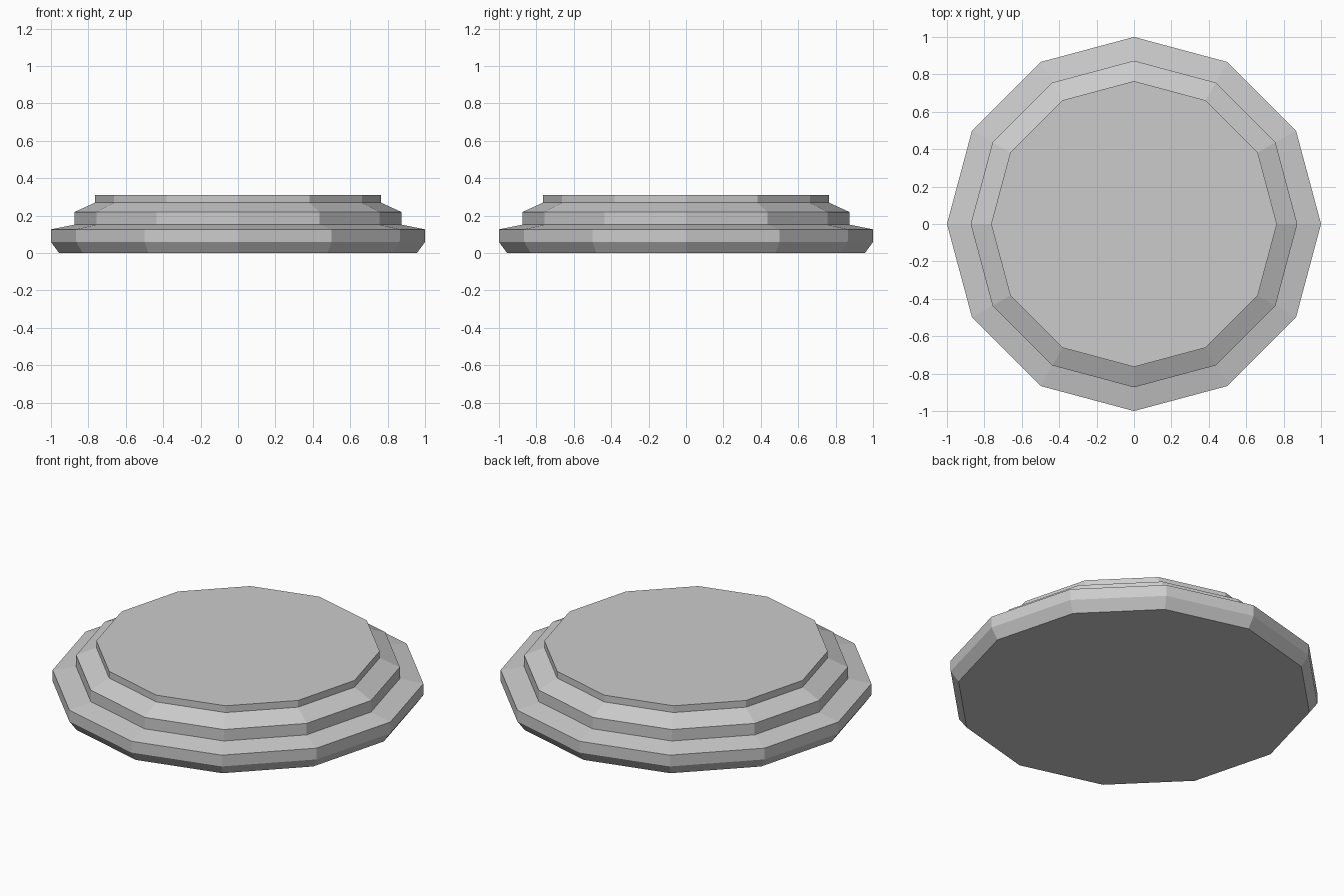
import bpy
import bmesh
from math import cos, sin, tau

cube = bpy.data.objects.get("Cube")
if cube:
    bpy.data.objects.remove(cube, do_unlink=True)

SIDES = 12

# Plain grey stone
stone = bpy.data.materials.new("grey_stone")
stone.use_nodes = True
grey = (0.6, 0.6, 0.6, 1)
stone.diffuse_color = grey
stone.node_tree.nodes["Principled BSDF"].inputs["Base Color"].default_value = grey


def lathe(name, profile):
    """Closed twelve-sided solid from (radius, height) points, bottom to top."""
    bm = bmesh.new()
    rings = [[bm.verts.new((r * cos(tau * i / SIDES), r * sin(tau * i / SIDES), z))
              for i in range(SIDES)] for r, z in profile]
    for low, high in zip(rings, rings[1:]):
        for i in range(SIDES):
            j = (i + 1) % SIDES
            bm.faces.new((low[i], low[j], high[j], high[i]))
    bm.faces.new(rings[0][::-1])
    bm.faces.new(rings[-1])
    mesh = bpy.data.meshes.new(name)
    bm.to_mesh(mesh)
    bm.free()
    mesh.materials.append(stone)
    obj = bpy.data.objects.new(name, mesh)
    bpy.context.collection.objects.link(obj)
    return obj


# Stepped pedestal: chamfered foot, sloped middle step, top slab
lathe("stepped_pedestal", [
    (0.957, 0), (1, 0.06), (1, 0.127),
    (0.873, 0.152), (0.873, 0.22),
    (0.764, 0.27), (0.764, 0.31),
])
